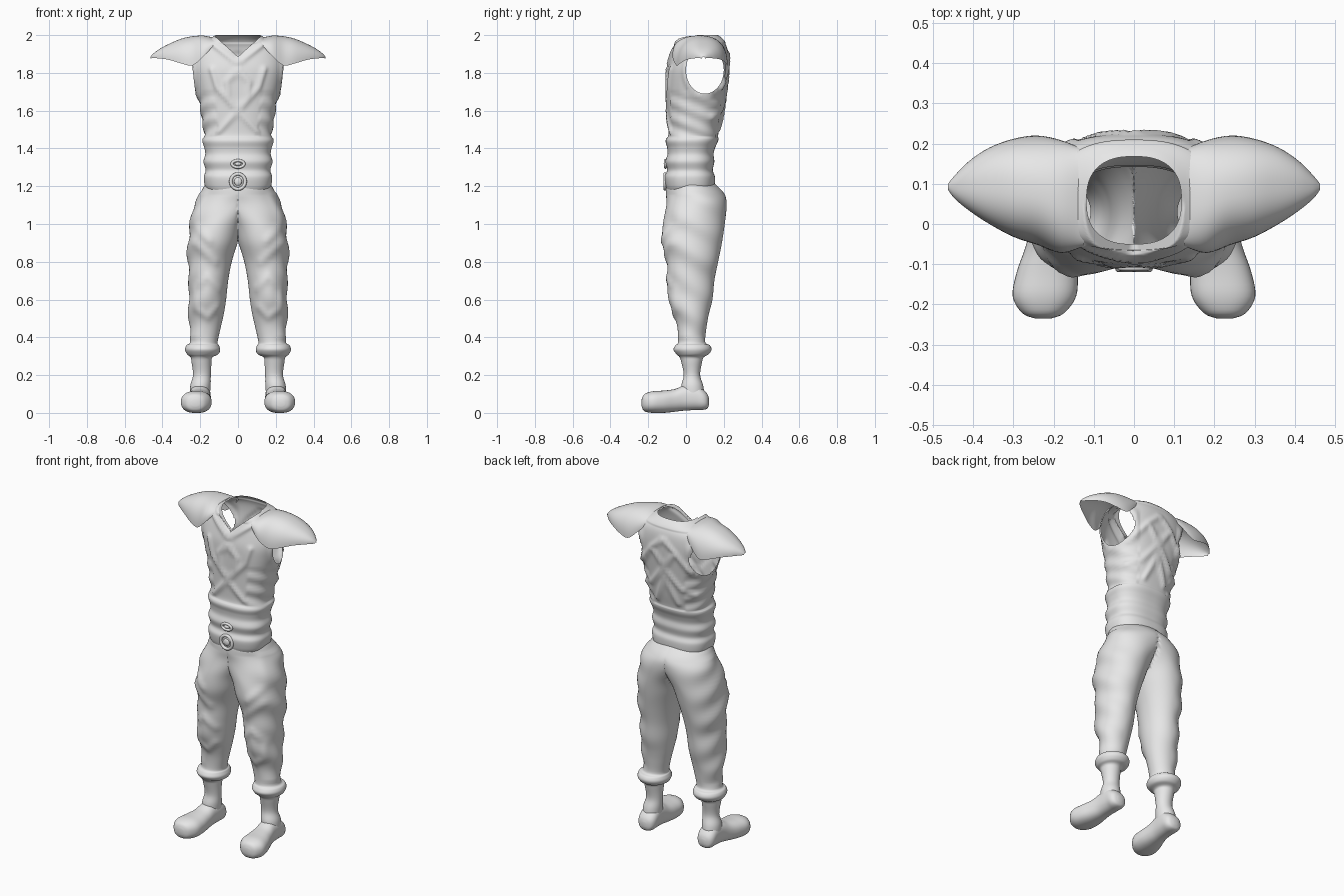
import bpy, bmesh, math
from mathutils import Vector

if "Cube" in bpy.data.objects:
    bpy.data.objects.remove(bpy.data.objects["Cube"])

grey = bpy.data.materials.new("plain grey")
grey.diffuse_color = (0.8, 0.8, 0.8, 1)
grey.use_nodes = True
grey.node_tree.nodes["Principled BSDF"].inputs["Base Color"].default_value = grey.diffuse_color


def smooth_rows(rows, n):
    """Catmull-Rom refinement of a short profile table."""
    out = []
    for i in range(len(rows) - 1):
        p = [rows[max(0, min(len(rows) - 1, i + k))] for k in (-1, 0, 1, 2)]
        for s in range(n):
            t = s / n
            out.append([0.5 * (2 * b + (c - a) * t + (2 * a - 5 * b + 4 * c - d) * t * t
                               + (3 * b - a - 3 * c + d) * t ** 3) for a, b, c, d in zip(*p)])
    out.append(list(rows[-1]))
    return out


def spow(v, e):
    return math.copysign(abs(v) ** e, v)


def seg_dist(px, pz, seg):
    (ax, az), (bx, bz) = seg
    dx, dz = bx - ax, bz - az
    t = max(0, min(1, ((px - ax) * dx + (pz - az) * dz) / (dx * dx + dz * dz)))
    return math.hypot(px - ax - t * dx, pz - az - t * dz)


def ridge(x, z, segs, width, height):
    d = min(seg_dist(x, z, s) for s in segs)
    return height * math.exp(-(d / width) ** 2)


def chain(*pts):
    return list(zip(pts[:-1], pts[1:]))


def loft(rings, closed=True, caps=False):
    bm = bmesh.new()
    vs = [[bm.verts.new(p) for p in r] for r in rings]
    n = len(rings[0])
    for a, b in zip(vs[:-1], vs[1:]):
        for j in range(n if closed else n - 1):
            k = (j + 1) % n
            bm.faces.new((a[j], a[k], b[k], b[j]))
    if caps:
        bm.faces.new(vs[0])
        bm.faces.new(vs[-1])
    return bm


def finish(name, bm, mirror=False):
    bmesh.ops.recalc_face_normals(bm, faces=bm.faces)
    for f in bm.faces:
        f.smooth = True
    me = bpy.data.meshes.new(name)
    bm.to_mesh(me)
    bm.free()
    me.materials.append(grey)
    ob = bpy.data.objects.new(name, me)
    bpy.context.collection.objects.link(ob)
    if mirror:
        m = ob.modifiers.new("mirror", 'MIRROR')
        m.merge_threshold = 0.0005
    return ob


# Tunic: z, half width, front y, back y
TORSO = [(1.18, .165, -.10, .145), (1.205, .176, -.108, .152), (1.25, .181, -.113, .153),
         (1.285, .171, -.10, .142), (1.33, .183, -.109, .15), (1.37, .173, -.098, .146),
         (1.405, .179, -.10, .155), (1.44, .189, -.108, .17), (1.475, .183, -.097, .175),
         (1.55, .194, -.099, .192), (1.65, .21, -.102, .207), (1.75, .234, -.104, .22),
         (1.82, .248, -.101, .227), (1.88, .246, -.088, .228), (1.93, .228, -.075, .222),
         (1.965, .19, -.066, .207), (1.988, .14, -.06, .186), (2.0, .118, -.05, .168)]
FRONT = (chain((0, 1.82), (.06, 1.75), (.05, 1.66), (0, 1.6), (.1, 1.49))
         + chain((0, 1.6), (.11, 1.72), (.14, 1.82)) + chain((0, 1.85), (.13, 1.95)))
BACK = (chain((0, 1.9), (.08, 1.83), (0, 1.72), (.1, 1.6), (.17, 1.57))
        + chain((.08, 1.83), (.16, 1.72)) + chain((0, 1.66), (.07, 1.5)))
HOLE = (.1, 1.815, .1, .125)   # armhole centre y, z and radii


def hole_r(y, z):
    return math.hypot((y - HOLE[0]) / HOLE[2], (z - HOLE[1]) / HOLE[3])


rings = []
for z, a, yf, yb in smooth_rows(TORSO, 6):
    ring = []
    for i in range(112):
        t = 2 * math.pi * i / 112
        c, s = spow(math.cos(t), .8), spow(math.sin(t), .8)
        x, y = a * c, (yf + yb) / 2 + (yb - yf) / 2 * s
        h = 0
        if 1.46 < z < 1.96:
            h = ridge(abs(x), z, FRONT if s < 0 else BACK, .014, .011) * min(1, abs(s) * 1.5) - .004
            if abs(c) > .6:
                h += .009 * math.exp(-((hole_r(y, z) - 1.1) / .12) ** 2)
                h += .004 * math.sin(z * 75 + y * 30) * (z < 1.7)
        zz = min(z, 1.885 + .9 * abs(x)) if y < .05 else z
        ring.append(Vector((x + h * c, y + h * s, zz)))
    rings.append(ring)
bm = loft(rings)
inside = [f for f in bm.faces
          if abs(f.calc_center_median().x) > .13
          and hole_r(f.calc_center_median().y, f.calc_center_median().z) < 1]
bmesh.ops.delete(bm, geom=inside, context='FACES')
for v in bm.verts:             # even out the armhole edge
    r = hole_r(v.co.y, v.co.z)
    if v.is_boundary and abs(v.co.x) > .13 and 1.6 < v.co.z < 1.96 and .6 < r < 1.4:
        v.co.y = HOLE[0] + (v.co.y - HOLE[0]) / r
        v.co.z = HOLE[1] + (v.co.z - HOLE[1]) / r
finish("tunic", bm)

# Shoulder guards: open caps along x; x, front y, back y, top z, bottom z
GUARD = [(.125, -.055, .185, 1.985, 1.95), (.18, -.072, .208, 1.997, 1.89),
         (.24, -.052, .22, 1.994, 1.84), (.30, -.032, .212, 1.981, 1.85),
         (.36, .0, .19, 1.956, 1.868), (.41, .033, .157, 1.93, 1.876),
         (.445, .062, .122, 1.905, 1.878), (.463, .085, .1, 1.886, 1.877)]
rings = []
for x, yf, yb, zt, zb in smooth_rows(GUARD, 4):
    rings.append([Vector((x, (yf + yb) / 2 - (yb - yf) / 2 * spow(math.cos(t), .85),
                          zb + (zt - zb) * max(0, math.sin(t)) ** .85))
                  for t in (math.pi * i / 32 for i in range(33))])
finish("shoulder_guard", loft(rings, closed=False), True)

# Trousers with cuffs: z, centre x, half width, front y, back y
LEG = [(.06, .203, .05, -.02, .10), (.14, .199, .054, -.025, .092), (.2, .191, .047, -.012, .075),
       (.27, .193, .053, -.025, .085), (.295, .193, .058, -.034, .094), (.31, .187, .082, -.05, .12),
       (.335, .187, .093, -.066, .135), (.358, .187, .086, -.056, .126),
       (.375, .181, .073, -.042, .102), (.45, .175, .083, -.045, .108), (.52, .168, .092, -.06, .12),
       (.6, .163, .1, -.083, .14), (.7, .155, .103, -.095, .15), (.8, .15, .117, -.1, .17),
       (.9, .133, .131, -.125, .19), (1.0, .108, .145, -.122, .205), (1.1, .05, .184, -.104, .215),
       (1.16, .015, .186, -.106, .203), (1.215, 0, .172, -.104, .152)]
FOLDS = (chain((.17, 1.18), (.235, 1.0), (.15, .91)) + chain((.23, .9), (.12, .8))
         + chain((.1, .66), (.16, .72), (.23, .66), (.22, .55), (.16, .51), (.11, .56)))
rings = []
for z, cx, a, yf, yb in smooth_rows(LEG, 5):
    ring = []
    for i in range(72):
        t = 2 * math.pi * i / 72
        c, s = math.cos(t), math.sin(t)
        x, y = cx + a * c, (yf + yb) / 2 + (yb - yf) / 2 * s
        h = 0
        if .4 < z < 1.17:
            if s < 0:
                h = -s * ridge(x, z, FOLDS, .02, .009)
                h += -s * .01 * math.exp(-((x - .17) / .05) ** 2 - ((z - .61) / .08) ** 2)
            if c > 0:
                h += .006 * c * math.sin(z * 38 + y * 20)
        ring.append(Vector((max(0, x + h * c), y + h * s, z)))
    rings.append(ring)
bm = loft(rings)
seam = [f for f in bm.faces if all(v.co.x < 1e-6 for v in f.verts)]
bmesh.ops.delete(bm, geom=seam, context='FACES')
finish("trousers", bm, True)

# Feet: y, centre x, half width, bottom z, top z
FOOT = [(-.235, .226, .02, .035, .07), (-.222, .226, .052, .01, .098), (-.18, .223, .079, 0, .114),
        (-.12, .216, .076, 0, .118), (-.06, .208, .063, .006, .126), (-.01, .203, .056, .012, .145),
        (.05, .2, .056, .015, .15), (.09, .2, .054, .016, .125), (.113, .2, .04, .024, .1),
        (.122, .2, .014, .045, .075)]
rings = []
for y, cx, a, zb, zt in smooth_rows(FOOT, 4):
    rings.append([Vector((cx + a * spow(math.cos(t), .85), y,
                          max(0, (zb + zt) / 2 + (zt - zb) / 2 * spow(math.sin(t), .85))))
                  for t in (2 * math.pi * i / 40 for i in range(40))])
finish("foot", loft(rings, caps=True), True)


# Belt buckle: two ornamental rings with bosses
def buckle(name, z, y, rx, rz, tube):
    rings = []
    for i in range(37):
        u = 2 * math.pi * i / 36
        rings.append([Vector(((rx + tube * math.cos(w)) * math.cos(u), y + tube * math.sin(w),
                              z + (rz + tube * math.cos(w)) * math.sin(u)))
                      for w in (2 * math.pi * j / 12 for j in range(12))])
    bm = loft(rings)
    bmesh.ops.remove_doubles(bm, verts=bm.verts, dist=1e-5)
    boss = bmesh.ops.create_uvsphere(bm, u_segments=16, v_segments=10, radius=1)["verts"]
    for v in boss:
        v.co = Vector((v.co.x * rx * .55, y + v.co.y * .009, z + v.co.z * rz * .55))
    finish(name, bm)


buckle("lower_buckle", 1.225, -.111, .038, .04, .009)
buckle("upper_buckle", 1.318, -.109, .032, .018, .008)
